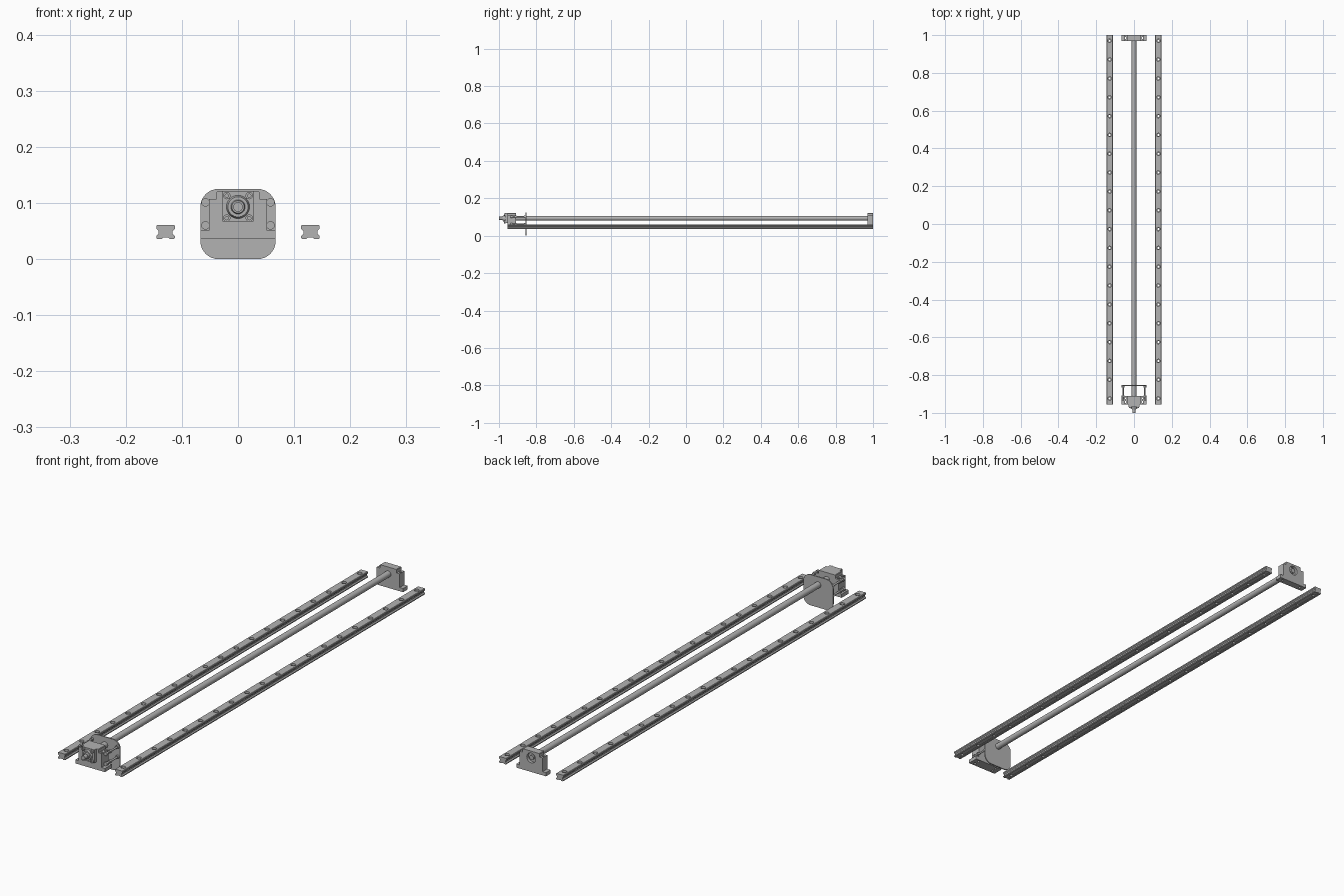
import bpy, bmesh
from math import radians
from mathutils import Matrix, Vector

if "Cube" in bpy.data.objects:
    bpy.data.objects.remove(bpy.data.objects["Cube"], do_unlink=True)

steel = bpy.data.materials.new("brushed grey steel")
steel.use_nodes = True
GREY = (0.45, 0.45, 0.45, 1)
steel.diffuse_color = GREY
steel.node_tree.nodes["Principled BSDF"].inputs["Base Color"].default_value = GREY

parts = []
AXIS_Z = 0.093      # height of the screw axis
BASE_Z = 0.036      # underside of rails and supports


def finish(name, bm):
    bmesh.ops.recalc_face_normals(bm, faces=bm.faces)
    mesh = bpy.data.meshes.new(name)
    bm.to_mesh(mesh)
    bm.free()
    mesh.materials.append(steel)
    obj = bpy.data.objects.new(name, mesh)
    bpy.context.collection.objects.link(obj)
    parts.append(obj)
    return obj


def extrude_profile(name, half, y0, y1, x=0):
    """Mirror a right-hand (x, z) outline and extrude it along y."""
    outline = half + [(-px, pz) for px, pz in reversed(half)]
    bm = bmesh.new()
    face = bm.faces.new([bm.verts.new((x + px, y0, pz)) for px, pz in outline])
    new = bmesh.ops.extrude_face_region(bm, geom=[face])["geom"]
    verts = [g for g in new if isinstance(g, bmesh.types.BMVert)]
    bmesh.ops.translate(bm, verts=verts, vec=(0, y1 - y0, 0))
    return finish(name, bm)


def add_cylinder(bm, start, end, r, r2=None, sides=32):
    a, b = Vector(start), Vector(end)
    turn = (b - a).to_track_quat('Z', 'Y').to_matrix().to_4x4()
    bmesh.ops.create_cone(bm, cap_ends=True, segments=sides, radius1=r,
                          radius2=r if r2 is None else r2, depth=(b - a).length,
                          matrix=Matrix.Translation((a + b) / 2) @ turn)


def turned(name, x, z, steps, sides=32):
    """Cylinders along y, given as (y0, y1, radius)."""
    bm = bmesh.new()
    for y0, y1, r in steps:
        add_cylinder(bm, (x, y0, z), (x, y1, z), r, sides=sides)
    return finish(name, bm)


def drill(obj, holes):
    """Cut holes given as (start, end, radius), one set at a time."""
    for group in holes:
        bm = bmesh.new()
        for start, end, r in group:
            add_cylinder(bm, start, end, r, sides=20)
        cutter = finish("hole_cutter", bm)
        parts.remove(cutter)
        cutter.hide_render = True
        mod = obj.modifiers.new("holes", 'BOOLEAN')
        mod.operation, mod.solver, mod.object = 'DIFFERENCE', 'EXACT', cutter
        graph = bpy.context.evaluated_depsgraph_get()
        mesh = bpy.data.meshes.new_from_object(obj.evaluated_get(graph))
        obj.modifiers.clear()
        obj.data = mesh
        bpy.data.objects.remove(cutter, do_unlink=True)


# Linear rails with waisted sides and counterbored mounting holes
rail_half = [(0.005, 0.038), (0.007, BASE_Z), (0.015, BASE_Z), (0.0165, 0.038),
             (0.0165, 0.041), (0.0125, 0.045), (0.0125, 0.05), (0.0165, 0.054),
             (0.0165, 0.059), (0.015, 0.061)]
for side, x in (("left", 0.129), ("right", -0.129)):
    rail = extrude_profile(side + "_rail", rail_half, -0.955, 1.0, x)
    ys = [0.97 - i * 0.0997 for i in range(20)]
    drill(rail, [[((x, y, 0.046), (x, y, 0.07), 0.0095) for y in ys],
                 [((x, y, 0.03), (x, y, 0.05), 0.0055) for y in ys]])

# Stepped bearing supports at both ends of the screw
support_half = [(0.067, BASE_Z), (0.067, 0.051), (0.052, 0.051), (0.052, 0.107),
                (0.038, 0.107), (0.038, 0.119), (0.036, 0.121)]
for name, y0, y1, bolt_ys in (("front_support", -0.955, -0.91, (-0.943, -0.922)),
                              ("rear_support", 0.97, 1.0, (0.985,))):
    block = extrude_profile(name, support_half, y0, y1)
    drill(block, [[((x, y, 0.03), (x, y, 0.13), 0.005)
                   for x in (-0.045, 0.045) for y in bolt_ys]])
    if y0 > 0:
        drill(block, [[((0, 0.988, AXIS_Z), (0, 1.02, AXIS_Z), 0.02)]])

# Ball screw with stepped journals
turned("lead_screw", 0, AXIS_Z, [(-0.915, 0.972, 0.0125), (-1.0, -0.91, 0.0085),
                                 (0.97, 0.998, 0.0095)])
turned("rear_bearing_ring", 0, AXIS_Z, [(0.985, 0.991, 0.015)])

# Square bearing cap, lock collar and cap screws on the front support
extrude_profile("bearing_cap", [(0.028, 0.067), (0.028, 0.121)], -0.968, -0.955)
bm = bmesh.new()
add_cylinder(bm, (0, -0.967, AXIS_Z), (0, -0.976, AXIS_Z), 0.021, 0.018)
add_cylinder(bm, (0, -0.975, AXIS_Z), (0, -0.982, AXIS_Z), 0.013, 0.011)
finish("lock_collar", bm)
for x in (-0.02, 0.02):
    for z in (0.073, 0.113):
        bolt = turned("cap_screw", x, z, [(-0.974, -0.966, 0.0065)], 20)
        drill(bolt, [[((x, -0.98, z), (x, -0.97, z), 0.003)]])

# Motor plate with rounded corners
bm = bmesh.new()
bmesh.ops.create_cube(bm, size=1, matrix=Matrix.Translation((0, -0.856, 0.0625))
                      @ Matrix.Diagonal((0.134, 0.005, 0.125, 1)))
corners = [e for e in bm.edges
           if abs(e.verts[0].co.y - e.verts[1].co.y) > 0.001]
bmesh.ops.bevel(bm, geom=corners, offset=0.032, segments=8, profile=0.5,
                affect='EDGES')
finish("motor_plate", bm)

# Standoff rods joining the support to the plate
for x in (-0.058, 0.058):
    for z in (0.06, 0.101):
        turned("standoff_rod", x, z, [(-0.93, -0.855, 0.004), (-0.938, -0.928, 0.0075),
                                      (-0.915, -0.907, 0.007), (-0.866, -0.858, 0.007)], 20)

# Smooth the round parts, keep edges sharp
bpy.ops.object.select_all(action='DESELECT')
for obj in parts:
    obj.select_set(True)
bpy.context.view_layer.objects.active = parts[0]
bpy.ops.object.shade_smooth_by_angle(angle=radians(30))
